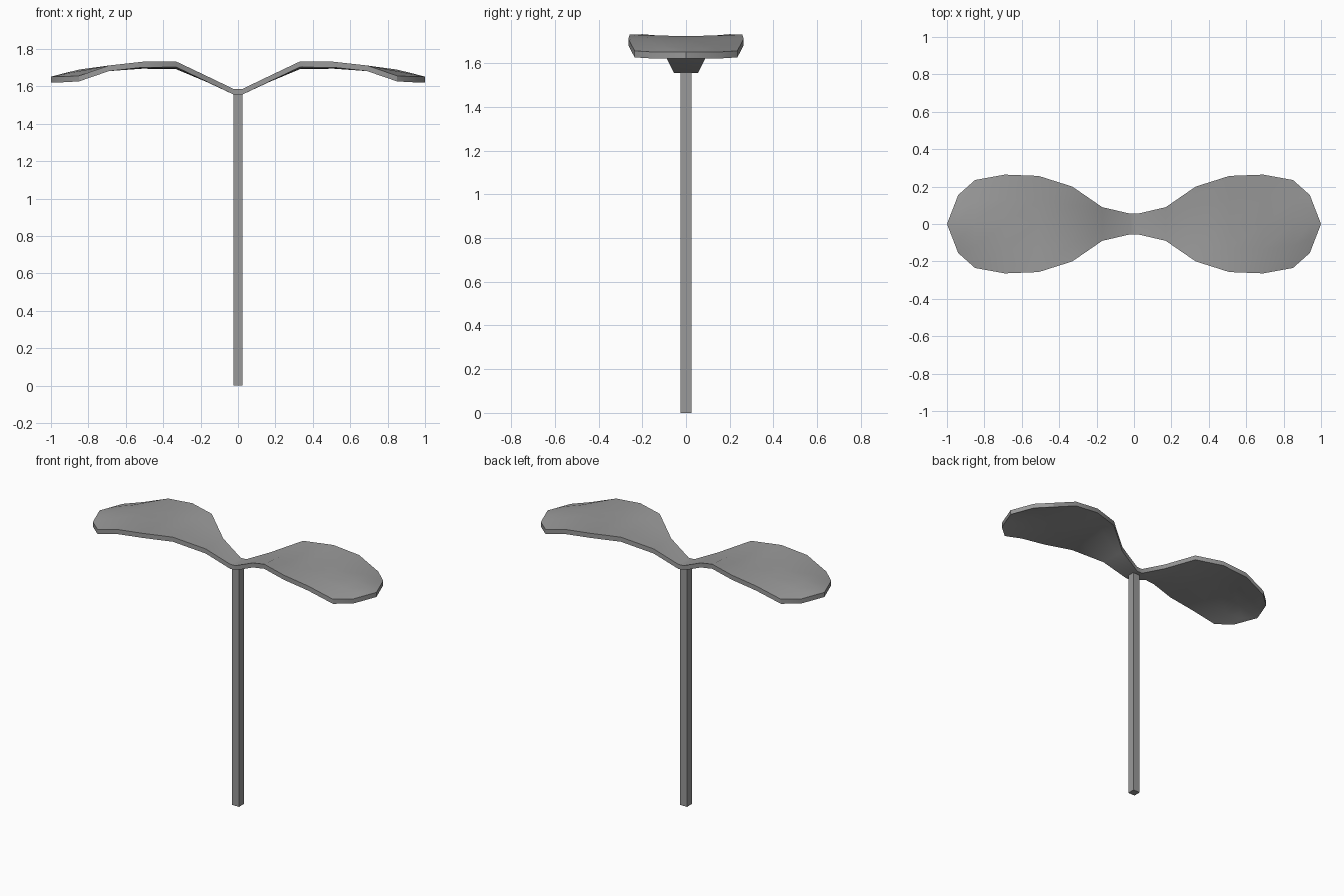
import bpy, bmesh, math

cube = bpy.data.objects.get("Cube")
if cube:
    bpy.data.objects.remove(cube, do_unlink=True)

grey = bpy.data.materials.new("plain grey")
grey.use_nodes = True
colour = (0.32, 0.32, 0.32, 1)
grey.diffuse_color = colour
grey.node_tree.nodes["Principled BSDF"].inputs["Base Color"].default_value = colour


def finish(bm, name):
    bmesh.ops.recalc_face_normals(bm, faces=bm.faces)
    mesh = bpy.data.meshes.new(name)
    bm.to_mesh(mesh)
    bm.free()
    mesh.materials.append(grey)
    obj = bpy.data.objects.new(name, mesh)
    bpy.context.collection.objects.link(obj)
    bpy.ops.object.select_all(action='DESELECT')
    obj.select_set(True)
    bpy.context.view_layer.objects.active = obj
    bpy.ops.object.shade_smooth_by_angle(angle=math.radians(30))
    return obj


# Square stem
STEM_WIDTH, STEM_TOP = 0.05, 1.565
bm = bmesh.new()
bmesh.ops.create_cube(bm, size=1)
bmesh.ops.scale(bm, vec=(STEM_WIDTH, STEM_WIDTH, STEM_TOP), verts=bm.verts)
bmesh.ops.translate(bm, vec=(0, 0, STEM_TOP / 2), verts=bm.verts)
finish(bm, "stem")

# Leaf pair: distance from centre, half width, edge height, midrib height
half = [
    (0.02, 0.055, 1.585, 1.585),
    (0.17, 0.09, 1.657, 1.655),
    (0.33, 0.2, 1.733, 1.722),
    (0.51, 0.257, 1.732, 1.725),
    (0.69, 0.264, 1.712, 1.712),
    (0.85, 0.235, 1.657, 1.69),
    (0.94, 0.155, 1.652, 1.668),
    (1.0, 0.0, 1.652, 1.652),
]
stations = [(-x, w, e, m) for x, w, e, m in reversed(half)] + half
ACROSS = (-1, -0.5, 0, 0.5, 1)
THICKNESS = 0.03

bm = bmesh.new()
rows = [[bm.verts.new((x, w * t, m + (e - m) * t * t)) for t in ACROSS]
        for x, w, e, m in stations]
for a, b in zip(rows, rows[1:]):
    for i in range(len(ACROSS) - 1):
        bm.faces.new((a[i], b[i], b[i + 1], a[i + 1]))
bmesh.ops.remove_doubles(bm, verts=bm.verts, dist=0.001)  # close the tips
lower = bmesh.ops.extrude_face_region(bm, geom=bm.faces[:], use_keep_orig=True)["geom"]
bmesh.ops.translate(bm, vec=(0, 0, -THICKNESS),
                    verts=[v for v in lower if isinstance(v, bmesh.types.BMVert)])
finish(bm, "leaf_pair")
